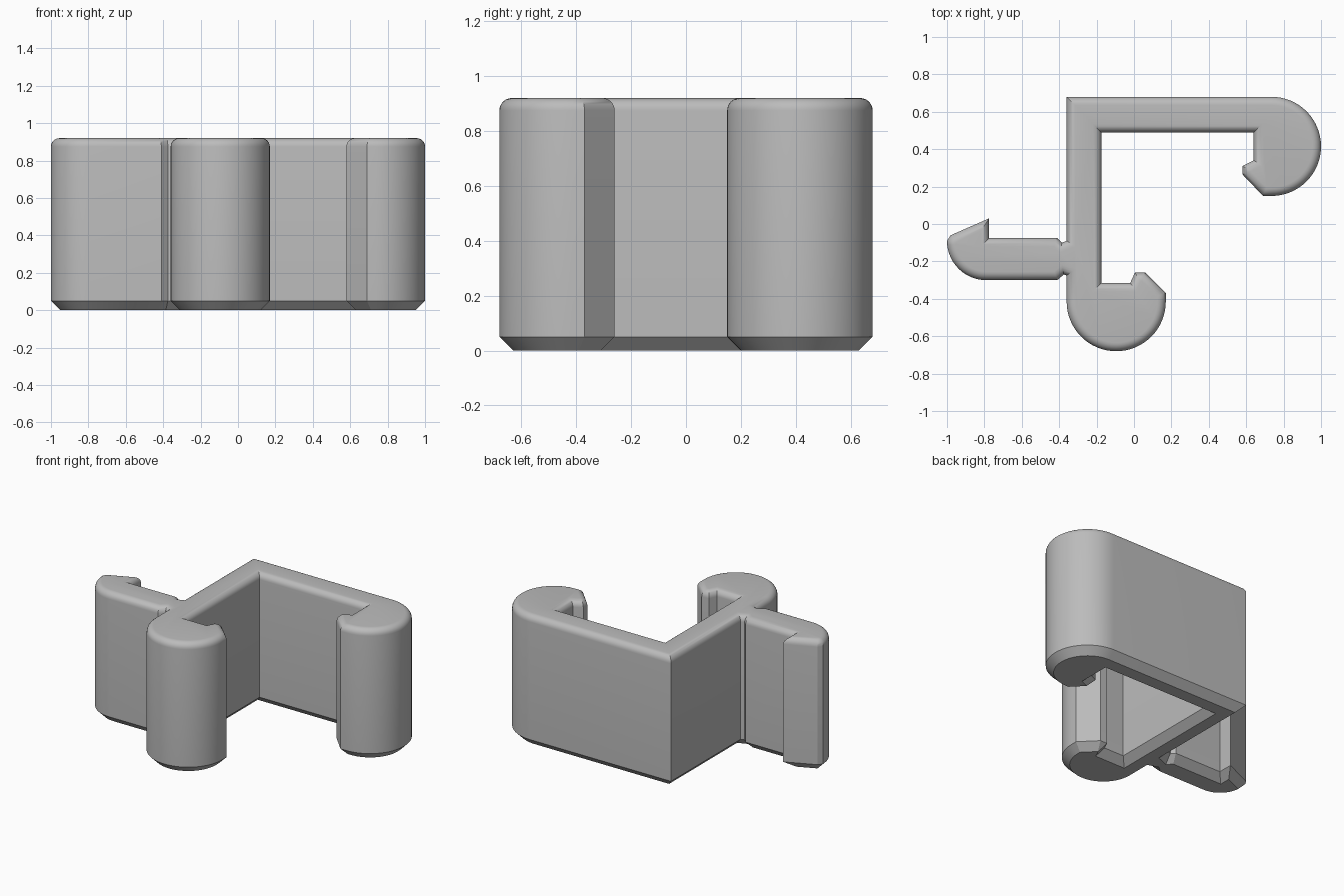
import bpy, bmesh
from math import sin, cos, radians
from mathutils import Vector

if "Cube" in bpy.data.objects:
    bpy.data.objects.remove(bpy.data.objects["Cube"])

HEIGHT, CHAMFER, ROUND = 0.92, 0.05, 0.045


def arc(cx, cy, r, start, end, steps):
    angles = [radians(start + (end - start) * i / steps) for i in range(steps + 1)]
    return [(cx + r * cos(a), cy + r * sin(a)) for a in angles]


def inset(points, d):
    """Move a counter-clockwise outline inward, collapsing edges that would flip."""
    pts = [Vector(p) for p in points]
    n = len(pts)
    out = []
    for i, p in enumerate(pts):
        e1 = (p - pts[i - 1]).normalized()
        e2 = (pts[(i + 1) % n] - p).normalized()
        n1, n2 = Vector((-e1.y, e1.x)), Vector((-e2.y, e2.x))
        out.append(p + (n1 + n2) * d / (1 + n1.dot(n2)))
    for i in range(n):
        j = (i + 1) % n
        if (out[j] - out[i]).dot(pts[j] - pts[i]) < 0:
            out[i] = out[j] = (out[i] + out[j]) / 2
    return out


# Outline: bracket wall, side latch arm, front knob hook, back knob hook
wall = [(-0.36, 0.68), (-0.36, -0.09), (-0.385, -0.10)]
latch = [(-0.41, -0.075), (-0.775, -0.075), (-0.775, 0.03), (-0.98, -0.06)]
latch += arc(-0.79, -0.09, 0.21, 180, 270, 14)
latch += [(-0.41, -0.30), (-0.375, -0.27), (-0.36, -0.275)]
front_hook = arc(-0.095, -0.415, 0.265, 180, 360, 32)
front_hook += [(0.17, -0.37), (0.06, -0.26), (0.005, -0.26), (-0.02, -0.315)]
inner = [(-0.175, -0.315), (-0.175, 0.49), (0.64, 0.49)]
back_hook = [(0.64, 0.34), (0.58, 0.31), (0.58, 0.265), (0.69, 0.15)]
back_hook += arc(0.735, 0.415, 0.265, -90, 90, 32)
outline = wall + latch + front_hook + inner + back_hook

# Levels: chamfered foot, straight sides, rounded top rim
levels = [(0, CHAMFER), (CHAMFER, 0)]
for k in range(7):
    a = radians(15 * k)
    levels.append((HEIGHT - ROUND + ROUND * sin(a), ROUND * (1 - cos(a))))

bm = bmesh.new()
rings = [[bm.verts.new((p.x, p.y, z)) for p in inset(outline, d)] for z, d in levels]
count = len(outline)
for low, high in zip(rings, rings[1:]):
    for i in range(count):
        j = (i + 1) % count
        bm.faces.new((low[i], low[j], high[j], high[i]))
bm.faces.new(rings[0][::-1])
bm.faces.new(rings[-1])
bmesh.ops.remove_doubles(bm, verts=bm.verts, dist=0.0002)
bmesh.ops.recalc_face_normals(bm, faces=bm.faces)

mesh = bpy.data.meshes.new("hook_bracket")
bm.to_mesh(mesh)
bm.free()
bracket = bpy.data.objects.new("hook_bracket", mesh)
bpy.context.collection.objects.link(bracket)

# Plain grey plastic
grey = bpy.data.materials.new("grey")
grey.use_nodes = True
colour = (0.5, 0.5, 0.5, 1)
grey.diffuse_color = colour
grey.node_tree.nodes["Principled BSDF"].inputs["Base Color"].default_value = colour
mesh.materials.append(grey)

bpy.ops.object.select_all(action="DESELECT")
bracket.select_set(True)
bpy.context.view_layer.objects.active = bracket
bpy.ops.object.shade_smooth_by_angle(angle=radians(30))
